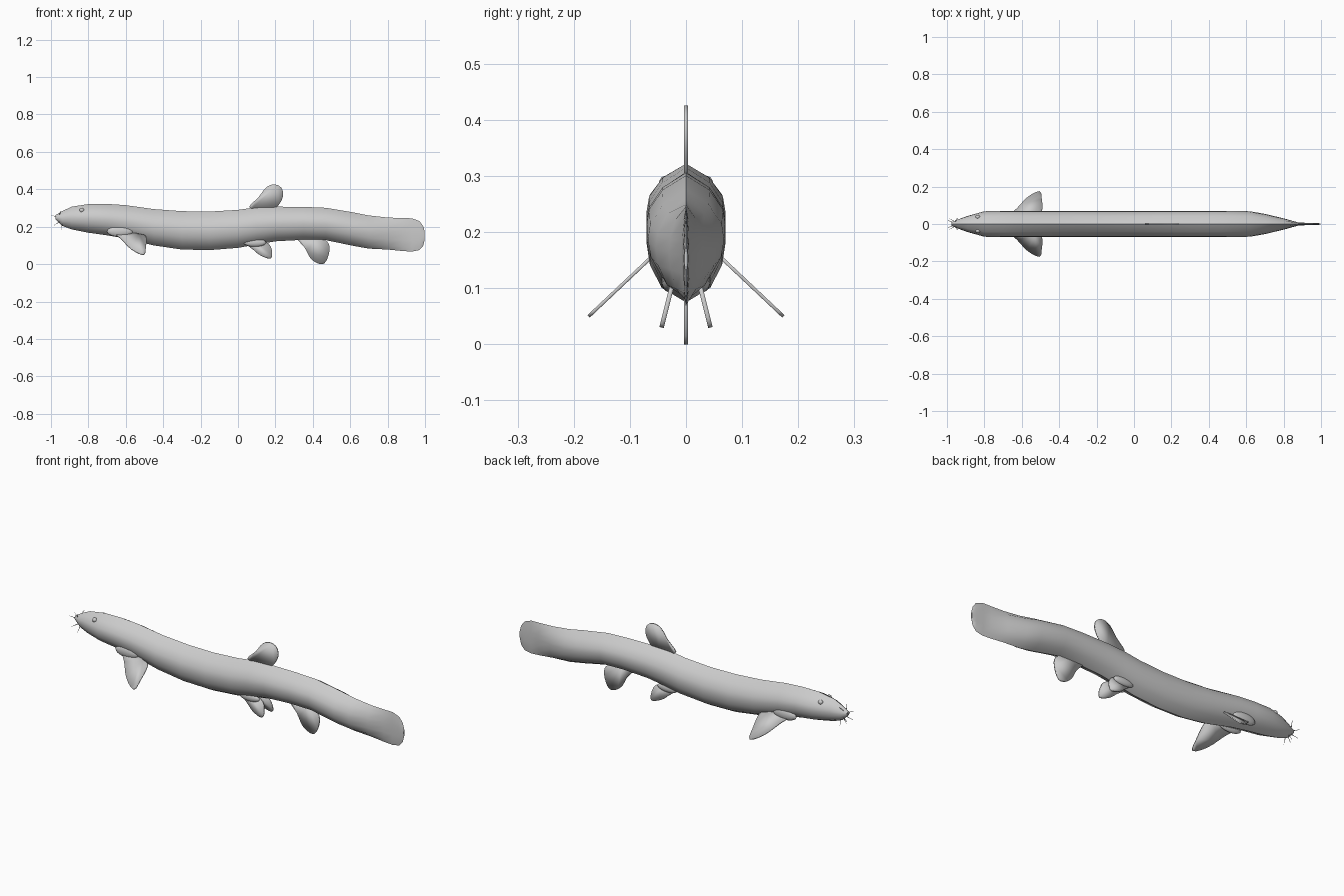
import bpy, bmesh, math
from mathutils import Vector


def finish(name, bm, smooth=40):
    bmesh.ops.recalc_face_normals(bm, faces=bm.faces)
    mesh = bpy.data.meshes.new(name)
    bm.to_mesh(mesh)
    bm.free()
    ob = bpy.data.objects.new(name, mesh)
    bpy.context.collection.objects.link(ob)
    bpy.ops.object.select_all(action='DESELECT')
    bpy.context.view_layer.objects.active = ob
    ob.select_set(True)
    bpy.ops.object.shade_smooth_by_angle(angle=math.radians(smooth))
    return ob


def mirror(ob):
    m = ob.modifiers.new("Mirror", 'MIRROR')
    m.use_axis = (False, True, False)


# Body and tail: x, top z, bottom z, half width
stations = [
    (-0.975, 0.262, 0.238, 0.010), (-0.94, 0.283, 0.205, 0.025),
    (-0.89, 0.307, 0.186, 0.043), (-0.80, 0.321, 0.168, 0.068),
    (-0.70, 0.322, 0.154, 0.070), (-0.60, 0.315, 0.137, 0.070),
    (-0.45, 0.294, 0.100, 0.070), (-0.30, 0.283, 0.078, 0.070),
    (-0.15, 0.281, 0.075, 0.070), (0.0, 0.290, 0.087, 0.070),
    (0.10, 0.304, 0.105, 0.070), (0.20, 0.307, 0.122, 0.070),
    (0.35, 0.306, 0.130, 0.070), (0.47, 0.301, 0.128, 0.070),
    (0.62, 0.276, 0.097, 0.068), (0.70, 0.260, 0.083, 0.054),
    (0.80, 0.249, 0.078, 0.030), (0.88, 0.246, 0.070, 0.008),
    (0.93, 0.245, 0.067, 0.006), (0.97, 0.230, 0.075, 0.005),
    (0.99, 0.203, 0.098, 0.004), (0.998, 0.175, 0.130, 0.003)]
half = [(0, 1), (0.60, 0.70), (0.94, 0.30), (1, 0.0), (0.92, -0.35), (0.62, -0.75), (0, -1)]
section = half + [(-w, h) for w, h in half[-2:0:-1]]
bm = bmesh.new()
rings = []
for x, top, bot, w in stations:
    mid, r = (top + bot) / 2, (top - bot) / 2
    rings.append([bm.verts.new((x, a * w, mid + b * r)) for a, b in section])
n = len(section)
for a, b in zip(rings, rings[1:]):
    for i in range(n):
        bm.faces.new((a[i], a[(i + 1) % n], b[(i + 1) % n], b[i]))
bm.faces.new(rings[0])
bm.faces.new(rings[-1])
finish("body", bm)


# Fins: rounded x/z outline on a plane that slopes in y
def fin(name, pts, thick, y0=0, z0=0, slope=0, paired=False):
    bm = bmesh.new()
    verts, k = [], len(pts)
    for i in range(k):
        p = [Vector(pts[(i + j) % k]) for j in (-1, 0, 1, 2)]
        for t in (0, 1 / 3, 2 / 3):
            q = 0.5 * (2 * p[1] + (p[2] - p[0]) * t
                       + (2 * p[0] - 5 * p[1] + 4 * p[2] - p[3]) * t * t
                       + (3 * p[1] - p[0] - 3 * p[2] + p[3]) * t ** 3)
            verts.append(bm.verts.new((q.x, y0 + (z0 - q.y) * slope, q.y)))
    bm.faces.new(verts)
    ob = finish(name, bm)
    s = ob.modifiers.new("Thickness", 'SOLIDIFY')
    s.thickness, s.offset = thick, 0
    if paired:
        mirror(ob)
    return ob


fin("dorsal_fin", [(0.06, 0.305), (0.11, 0.358), (0.15, 0.41), (0.195, 0.426), (0.232, 0.408),
                   (0.241, 0.365), (0.22, 0.32), (0.19, 0.295), (0.12, 0.29)], 0.008)
fin("anal_fin", [(0.31, 0.145), (0.355, 0.09), (0.385, 0.035), (0.42, 0.007), (0.46, 0.003),
                 (0.485, 0.05), (0.487, 0.105), (0.45, 0.138), (0.38, 0.15)], 0.008)
fin("pectoral_fin", [(-0.66, 0.168), (-0.625, 0.135), (-0.57, 0.08), (-0.505, 0.05),
                     (-0.493, 0.09), (-0.492, 0.147), (-0.53, 0.16), (-0.60, 0.178)],
    0.006, 0.06, 0.157, 1.06, True)
fin("pelvic_fin", [(0.05, 0.108), (0.085, 0.075), (0.12, 0.047), (0.172, 0.03),
                   (0.183, 0.06), (0.165, 0.108), (0.11, 0.125)],
    0.008, 0.026, 0.1, 0.25, True)


# Eyes and the fleshy lobes at the fin roots
def lobe(name, loc, size):
    bm = bmesh.new()
    bmesh.ops.create_uvsphere(bm, u_segments=16, v_segments=10, radius=1)
    bmesh.ops.scale(bm, vec=size, verts=bm.verts)
    bmesh.ops.translate(bm, vec=loc, verts=bm.verts)
    mirror(finish(name, bm))


lobe("eye", (-0.835, 0.037, 0.288), (0.013, 0.011, 0.012))
lobe("pectoral_root", (-0.63, 0.052, 0.175), (0.07, 0.016, 0.03))
lobe("pelvic_root", (0.09, 0.03, 0.115), (0.06, 0.014, 0.022))

# Barbels around the mouth: start and end, mirrored
barbels = [((-0.965, 0.006, 0.25), (-0.998, 0.022, 0.262)),
           ((-0.955, 0.014, 0.265), (-0.945, 0.032, 0.287)),
           ((-0.955, 0.012, 0.225), (-0.985, 0.028, 0.207)),
           ((-0.94, 0.012, 0.215), (-0.945, 0.03, 0.185))]
cu = bpy.data.curves.new("barbels", 'CURVE')
cu.dimensions = '3D'
cu.bevel_depth, cu.bevel_resolution = 0.002, 1
for a, b in barbels:
    for side in (1, -1):
        sp = cu.splines.new('POLY')
        sp.points.add(1)
        for p, c, r in zip(sp.points, (a, b), (1, 0.3)):
            p.co = (c[0], c[1] * side, c[2], 1)
            p.radius = r
bpy.context.collection.objects.link(bpy.data.objects.new("barbels", cu))
